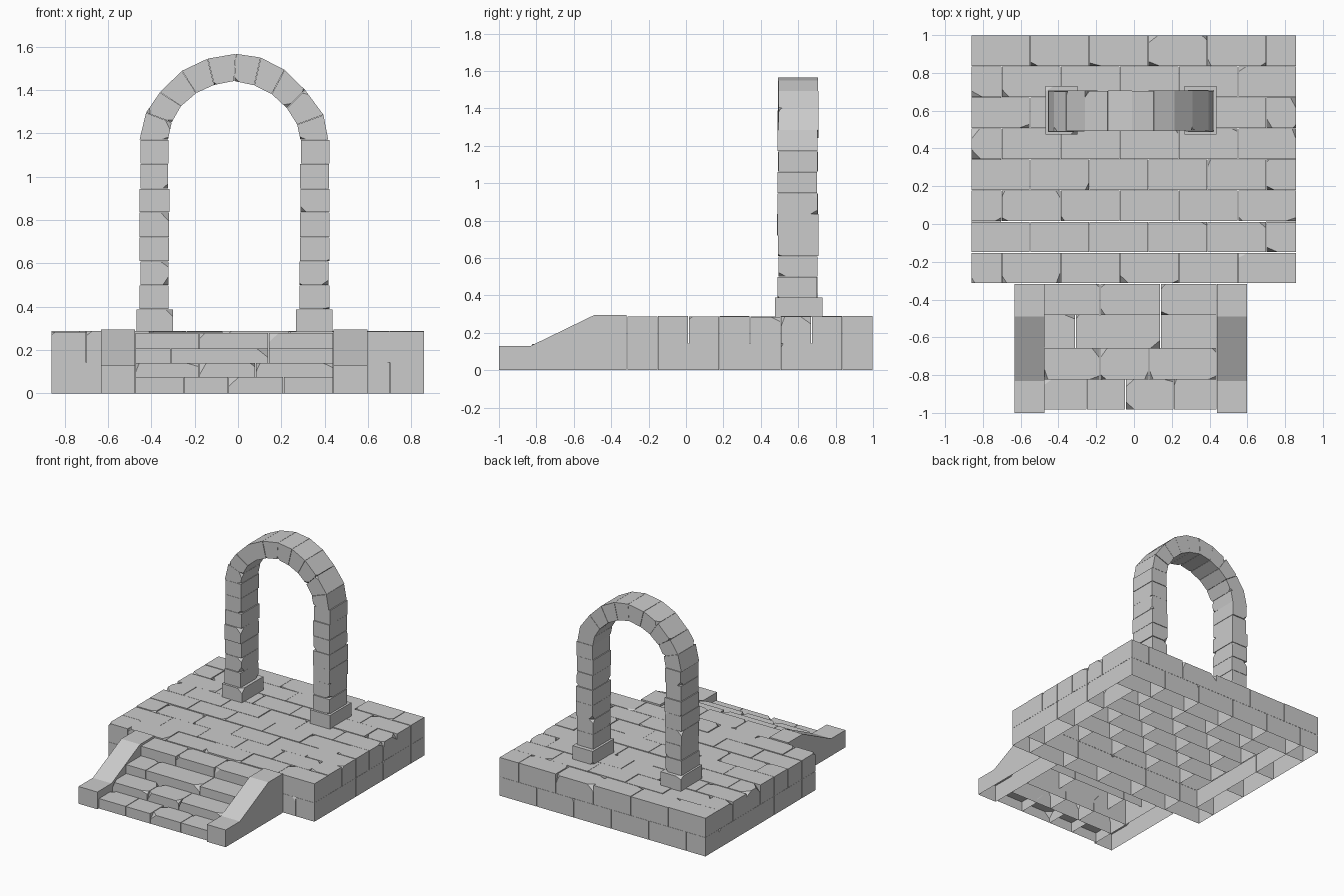
import bpy, bmesh, random
from mathutils import Vector

if "Cube" in bpy.data.objects:
    bpy.data.objects.remove(bpy.data.objects["Cube"])

rng = random.Random(4)
GAP = 0.002


def box(x0, x1, y0, y1, z0, z1, g=GAP):
    """Two rings (bottom, top) of a block, shrunk a little for the joints."""
    x0, x1, y0, y1 = x0 + g, x1 - g, y0 + g, y1 - g
    ring = [(x0, y0), (x1, y0), (x1, y1), (x0, y1)]
    return [(x, y, z0) for x, y in ring], [(x, y, z1) for x, y in ring]


def prism_y(profile, y0, y1):
    return [(x, y0, z) for x, z in profile], [(x, y1, z) for x, z in profile]


def chip(bm, v, lo, hi):
    """Break off one corner with a flat cut."""
    p, pts = v.co.copy(), []
    for e in v.link_edges:
        d = e.other_vert(v).co - p
        pts.append(p + d.normalized() * min(rng.uniform(lo, hi), d.length * 0.8))
    n = (pts[1] - pts[0]).cross(pts[2] - pts[0]).normalized()
    if n.dot(p - pts[0]) < 0:
        n = -n
    cut = bmesh.ops.bisect_plane(bm, geom=bm.verts[:] + bm.edges[:] + bm.faces[:],
                                 plane_co=pts[0], plane_no=n, clear_outer=True)
    edges = [g for g in cut["geom_cut"] if isinstance(g, bmesh.types.BMEdge)]
    bmesh.ops.edgeloop_fill(bm, edges=edges)


def add_stone(mesh, rings, chance=0.0, lo=0.01, hi=0.05, hollow=False):
    bm = bmesh.new()
    a = [bm.verts.new(p) for p in rings[0]]
    b = [bm.verts.new(p) for p in rings[1]]
    n = len(a)
    bm.faces.new(a[::-1])
    bm.faces.new(b)
    for i in range(n):
        bm.faces.new((a[i], a[(i + 1) % n], b[(i + 1) % n], b[i]))
    for v in (b if hollow else a + b):
        if rng.random() < chance and v.is_valid and len(v.link_edges) == 3:
            chip(bm, v, lo, hi)
    bmesh.ops.recalc_face_normals(bm, faces=bm.faces[:])
    if hollow:
        bm.normal_update()
        down = [f for f in bm.faces if f.normal.z < -0.99]
        bmesh.ops.delete(bm, geom=down, context='FACES')
    tmp = bpy.data.meshes.new("tmp")
    bm.to_mesh(tmp)
    bm.free()
    mesh.from_mesh(tmp)
    bpy.data.meshes.remove(tmp)


def finish(bm, name):
    me = bpy.data.meshes.new(name)
    bm.to_mesh(me)
    bm.free()
    ob = bpy.data.objects.new(name, me)
    bpy.context.collection.objects.link(ob)
    return ob


# Platform paving: eight staggered rows of open-bottomed stones
X0, X1, Y0, Y1, MID, TOP = -0.863, 0.86, -0.315, 1.0, 0.142, 0.286
ROW = (Y1 - Y0) / 8


def joints(shift):
    start = -0.70 if shift else -0.55
    return [X0] + [start + 0.3125 * i for i in range(5)] + [X1]


paving = bmesh.new()
for r in range(8):
    xs = joints(r % 2 == 0)
    y = Y0 + r * ROW
    for i in range(6):
        edge = r in (0, 7) or i in (0, 5)
        top = TOP + rng.uniform(-0.003, 0.003)
        add_stone(paving, box(xs[i], xs[i + 1], y, y + ROW, MID + 0.001, top),
                  0.28 if edge else 0.1, 0.012, 0.06 if edge else 0.04, True)
finish(paving, "platform_paving")

# Lower course around the platform edge
course = bmesh.new()
for r, shift in ((0, False), (7, True)):
    xs = joints(shift)
    y = Y0 + r * ROW
    for i in range(6):
        add_stone(course, box(xs[i], xs[i + 1], y, y + ROW, 0, MID), 0.1, 0.01, 0.03, True)
for xa, xb in ((X0, X0 + 0.16), (X1 - 0.16, X1)):
    for i in range(3):
        y = Y0 + ROW * (1 + 2 * i)
        add_stone(course, box(xa, xb, y, y + 2 * ROW, 0, MID), 0.1, 0.01, 0.03, True)
finish(course, "platform_lower_course")

# Four steps, each a row of blocks
steps = bmesh.new()
rows = [(-0.985, -0.82, 0.075, [-0.25, -0.045, 0.21]),
        (-0.825, -0.655, 0.14, [-0.18, 0.08]),
        (-0.66, -0.48, 0.207, [-0.31, 0.14]),
        (-0.485, -0.315, 0.28, [-0.18, 0.14])]
for y0, y1, top, cuts in rows:
    xs = [-0.475] + cuts + [0.44]
    for a, b in zip(xs, xs[1:]):
        add_stone(steps, box(a, b, y0, y1, max(0, top - 0.14), top), 0.3, 0.012, 0.055, True)
finish(steps, "steps")

# Sloping side walls of the steps
side = [(-1, 0), (-0.317, 0), (-0.317, 0.295), (-0.49, 0.295), (-0.83, 0.13), (-1, 0.13)]
for name, xa, xb in (("left_step_wall", -0.632, -0.475), ("right_step_wall", 0.44, 0.597)):
    wall = bmesh.new()
    add_stone(wall, ([(xa, y, z) for y, z in side], [(xb, y, z) for y, z in side]), hollow=True)
    finish(wall, name)

# Arch pillars: a wide foot and seven uneven blocks each
levels = [0.388, 0.50, 0.61, 0.72, 0.835, 0.945, 1.06, 1.17]
for name, cx in (("left_pillar", -0.384), ("right_pillar", 0.352)):
    p = bmesh.new()
    add_stone(p, box(cx - 0.084, cx + 0.084, 0.475, 0.73, 0.283, 0.388, 0), 0.25, 0.01, 0.05)
    for z0, z1 in zip(levels, levels[1:]):
        j = [rng.uniform(-0.005, 0.005) for _ in range(4)]
        add_stone(p, box(cx - 0.066 + j[0], cx + 0.066 + j[1], 0.492 + j[2], 0.705 + j[3],
                         z0 + 0.001, z1 - 0.001, 0), 0.22, 0.008, 0.04)
    finish(p, name)

# Arch ring of ten wedge stones
outer = [(-0.455, 1.17), (-0.425, 1.295), (-0.36, 1.39), (-0.26, 1.488), (-0.14, 1.545), (-0.01, 1.567),
         (0.105, 1.55), (0.215, 1.493), (0.31, 1.40), (0.395, 1.285), (0.417, 1.17)]
inner = [(-0.322, 1.17), (-0.305, 1.25), (-0.262, 1.325), (-0.192, 1.385), (-0.11, 1.422), (-0.018, 1.44),
         (0.075, 1.42), (0.155, 1.38), (0.225, 1.315), (0.272, 1.24), (0.287, 1.17)]
ring = bmesh.new()
for i in range(10):
    prof = [outer[i], outer[i + 1], inner[i + 1], inner[i]]
    c = sum((Vector(q) for q in prof), Vector((0, 0))) / 4
    prof = [tuple(c + (Vector(q) - c) * 0.985) for q in prof]
    j = rng.uniform(-0.003, 0.003)
    add_stone(ring, prism_y(prof, 0.492 + j, 0.705 + j), 0.12, 0.008, 0.035)
finish(ring, "arch_ring")
